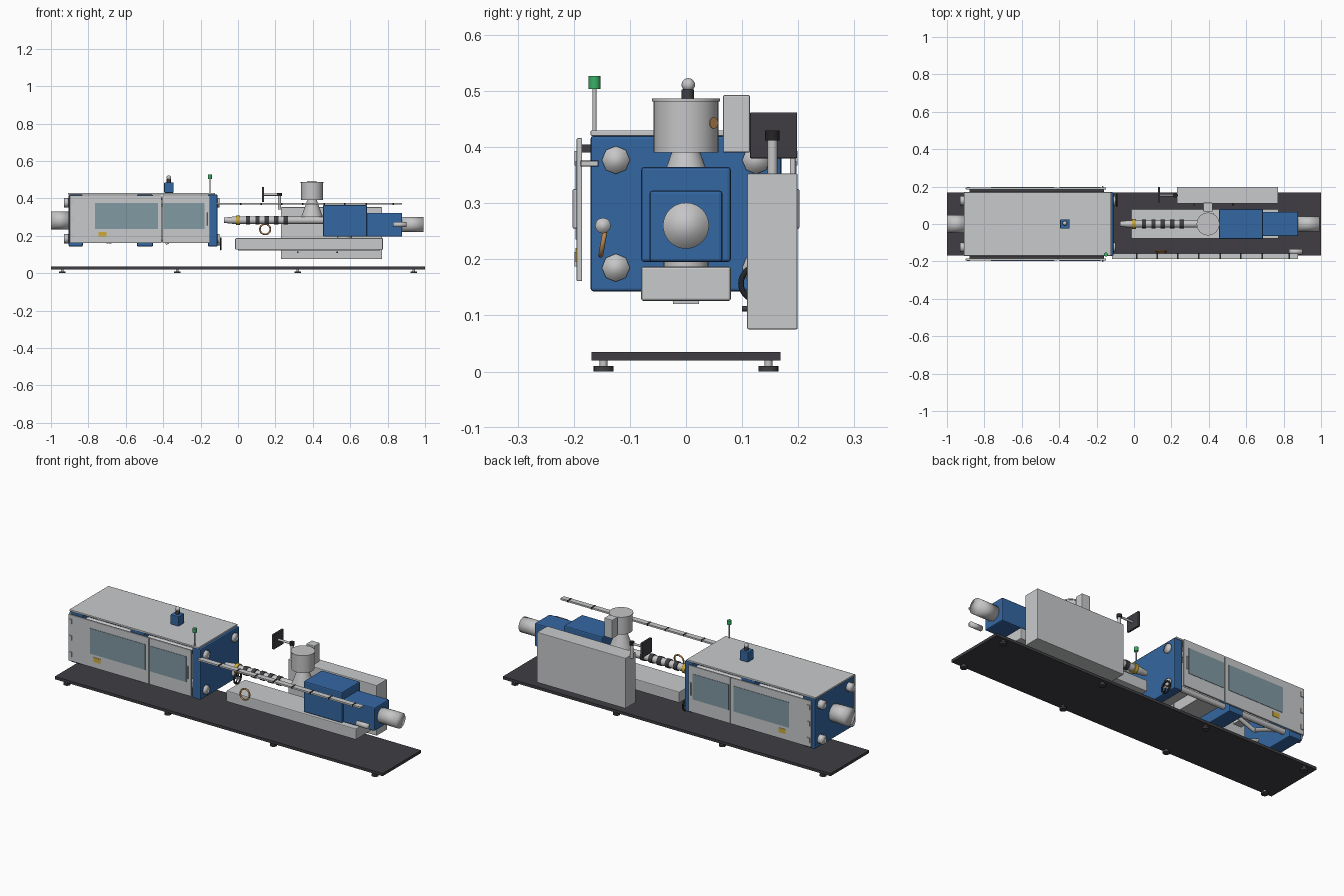
import bpy, math
from mathutils import Vector

if "Cube" in bpy.data.objects:
    bpy.data.objects.remove(bpy.data.objects["Cube"])

def mat(name, r, g, b):
    m = bpy.data.materials.new(name)
    m.diffuse_color = (r, g, b, 1)
    m.use_nodes = True
    m.node_tree.nodes["Principled BSDF"].inputs["Base Color"].default_value = m.diffuse_color
    return m

BLUE = mat("machine blue", .034, .135, .36)
GREY = mat("panel grey", .58, .59, .60)
STEEL = mat("steel", .56, .56, .57)
DARK = mat("charcoal", .05, .048, .055)
BLACK = mat("black", .018, .018, .02)
GLASS = mat("window glass", .22, .32, .37)
YELLOW = mat("warning yellow", .62, .40, .04)
COPPER = mat("copper", .50, .26, .09)
GREEN = mat("signal green", .04, .44, .13)

def finish(o, name, m, bevel=0, smooth=None):
    o.name = name
    o.data.materials.append(m)
    if bevel:
        b = o.modifiers.new("bevel", 'BEVEL')
        b.width, b.segments = bevel, 2
    if smooth == 'all':
        bpy.ops.object.shade_smooth()
    elif smooth:
        bpy.ops.object.shade_smooth_by_angle(angle=math.radians(40))
    return o

def box(name, m, x, y, z, bevel=0):
    """Box from (min, max) ranges."""
    bpy.ops.mesh.primitive_cube_add(size=1, location=[sum(r) / 2 for r in (x, y, z)])
    o = bpy.context.object
    o.scale = [r[1] - r[0] for r in (x, y, z)]
    bpy.ops.object.transform_apply(location=False, rotation=False, scale=True)
    return finish(o, name, m, bevel)

def rod(name, m, a, b, r, r2=None, n=32, smooth=True):
    """Cylinder or cone between two points."""
    a, b = Vector(a), Vector(b)
    d = b - a
    bpy.ops.mesh.primitive_cone_add(vertices=n, radius1=r, radius2=r if r2 is None else r2,
                                    depth=d.length, location=(a + b) / 2,
                                    rotation=d.to_track_quat('Z', 'Y').to_euler())
    return finish(bpy.context.object, name, m, 0, smooth)

def ring(name, m, loc, rot, R, r):
    bpy.ops.mesh.primitive_torus_add(location=loc, rotation=rot, major_radius=R, minor_radius=r,
                                     major_segments=32, minor_segments=10)
    return finish(bpy.context.object, name, m, 0, 'all')

# base plate on levelling feet
box("base_plate", DARK, (-1, 1), (-.168, .168), (.02, .035))
for x in (-.94, -.325, .32, .94):
    for y in (-.147, .147):
        rod("foot_pad", DARK, (x, y, 0), (x, y, .01), .018, n=16)
        rod("foot_stem", STEEL, (x, y, .009), (x, y, .021), .007, n=12)

# clamp platens, tie bars and tie bar nuts
box("rear_platen", BLUE, (-.905, -.83), (-.17, .17), (.143, .42), .005)
box("moving_platen", BLUE, (-.54, -.455), (-.168, .168), (.143, .42), .005)
box("fixed_platen", BLUE, (-.16, -.11), (-.17, .17), (.143, .42), .005)
for y in (-.125, .125):
    for z in (.185, .377):
        rod("tie_bar", STEEL, (-.9, y, z), (-.11, y, z), .015)
        rod("tie_bar_nut_rear", STEEL, (-.93, y, z), (-.904, y, z), .025, n=8, smooth='all')
        rod("tie_bar_nut_front", STEEL, (-.112, y, z), (-.1, y, z), .025, n=8, smooth='all')
rod("clamp_motor", STEEL, (-1, 0, .282), (-.9, 0, .282), .048, smooth='all')

# toggle links, crosshead and mould halves inside the clamp
for y in (-.07, .07):
    for s in (-1, 1):
        rod("toggle_link_rear", STEEL, (-.83, y, .282 + s * .06), (-.69, y, .282 + s * .115), .011, n=12)
        rod("toggle_link_front", STEEL, (-.69, y, .282 + s * .115), (-.54, y, .282 + s * .06), .011, n=12)
box("crosshead", STEEL, (-.72, -.67), (-.06, .06), (.25, .315))
rod("clamp_screw", STEEL, (-.83, 0, .282), (-.54, 0, .282), .018)
box("mould_half_moving", STEEL, (-.456, -.33), (-.09, .09), (.2, .36))
box("mould_half_fixed", STEEL, (-.27, -.159), (-.09, .09), (.2, .36))
rod("mould_hose", STEEL, (-.385, -.1, .155), (-.36, -.1, .175), .006, n=10)

# roof and guard doors, the same on both sides
box("roof_cover", GREY, (-.91, -.122), (-.17, .17), (.42, .43), .002)
for s in (-1, 1):
    def side(name, m, x, y0, y1, z, bevel=0):
        return box(name, m, x, sorted((s * y0, s * y1)), z, bevel)
    side("guard_door_large", GREY, (-.9, -.488 + .08), .185, .195, (.161, .416), .002)
    side("guard_door_small", GREY, (-.404, -.15), .185, .195, (.161, .416), .002)
    side("window_large", GLASS, (-.765, -.428), .194, .197, (.235, .375))
    side("window_small", GLASS, (-.398, -.178), .194, .197, (.235, .375))
    side("door_handle", STEEL, (-.172, -.164), .194, .202, (.255, .325), .002)
    side("warning_label", YELLOW, (-.745, -.702), .194, .197, (.195, .22))
    for z in (.2, .29, .38):
        side("door_hinge", STEEL, (-.893, -.877), .194, .199, (z - .013, z + .013))
    side("door_track", DARK, (-.88, -.16), .168, .186, (.39, .405))

# roof lubricator and signal light
box("lubricator_body", BLUE, (-.395, -.345), (-.025, .025), (.43, .485), .004)
rod("lubricator_neck", DARK, (-.37, .003, .484), (-.37, .003, .503), .011, n=16)
bpy.ops.mesh.primitive_uv_sphere_add(segments=16, ring_count=10, radius=.012, location=(-.37, .004, .511))
finish(bpy.context.object, "lubricator_cap", STEEL, 0, 'all')
rod("signal_pole", STEEL, (-.15, -.163, .42), (-.15, -.163, .506), .0035, n=12)
rod("signal_light", GREEN, (-.15, -.163, .504), (-.15, -.163, .527), .0105, n=24)

# handwheel on the fixed platen
ring("handwheel_rim", BLACK, (-.092, .128, .157), (0, math.pi / 2, 0), .03, .005)
rod("handwheel_hub", STEEL, (-.111, .128, .157), (-.087, .128, .157), .008, n=16)
for a in (0, 120, 240):
    c, d = math.cos(math.radians(a)), math.sin(math.radians(a))
    rod("handwheel_spoke", BLACK, (-.092, .128, .157), (-.092, .128 + .03 * c, .157 + .03 * d), .003, n=8)

# injection bed
box("injection_bed", GREY, (-.015, .775), (-.08, .08), (.126, .187), .004)
box("bed_rail", STEEL, (.0, .76), (-.023, .023), (.12, .128))

# injection barrel with heater bands and nozzle clamp
rod("barrel", STEEL, (-.03, 0, .283), (.46, 0, .283), .02)
rod("nozzle", STEEL, (-.075, 0, .283), (-.03, 0, .283), .014, .019)
rod("nozzle_band", YELLOW, (-.01, 0, .283), (.01, 0, .283), .026)
for i in range(5):
    x = .053 + .0505 * i
    rod("heater_band", DARK, (x - .011, 0, .283), (x + .011, 0, .283), .024)

# injection drive housings and motor
box("drive_housing", BLUE, (.455, .69), (-.08, .08), (.195, .365), .006)
box("rear_drive_housing", BLUE, (.685, .878), (-.065, .065), (.195, .323), .006)
rod("injection_motor", STEEL, (.87, 0, .26), (.993, 0, .26), .041, smooth='all')
rod("bed_support", STEEL, (.57, 0, .18), (.57, 0, .2), .04)

# hopper, throat, sight glass and loader
rod("hopper_throat", STEEL, (.396, 0, .30), (.396, 0, .392), .058, .025)
rod("hopper_body", STEEL, (.396, 0, .39), (.396, 0, .482), .058)
rod("hopper_lid", STEEL, (.396, 0, .481), (.396, 0, .487), .061)
rod("sight_glass", COPPER, (.424, .045, .443), (.43, .05, .443), .01, n=20)
box("loader_box", GREY, (.37, .42), (.066, .114), (.39, .493), .003)

# control cabinet with buttons
box("control_cabinet", GREY, (.23, .77), (.109, .199), (.075, .353), .003)
for x, m in ((.32, GREEN), (.53, DARK)):
    rod("cabinet_button", m, (x, .111, .112), (x, .1, .112), .005, n=12)

# operator screen on a swing arm
rod("screen_post", STEEL, (.222, .154, .34), (.222, .154, .415), .009, n=20)
rod("screen_pivot", BLACK, (.222, .154, .412), (.222, .154, .43), .013, n=20)
rod("screen_arm", STEEL, (.14, .154, .42), (.222, .154, .42), .006, n=16)
box("operator_screen", DARK, (.128, .14), (.114, .198), (.38, .462), .002)

# cable track, made of linked trays
xs = [-.12, .015, .125, .235, .347, .46, .572, .685, .83, .88]
for a, b in zip(xs, xs[1:]):
    box("cable_tray", GREY, (a + .003, b - .003), (-.187, -.157), (.366, .375))
    if b < .88:
        box("tray_joint", BLACK, (b - .004, b + .004), (-.188, -.156), (.3655, .376))

# hose loop and side cylinder
ring("hose_loop", COPPER, (.145, -.147, .235), (math.radians(80), 0, 0), .028, .0045)
rod("side_cylinder", STEEL, (.83, -.148, .26), (.9, -.148, .26), .014, n=12, smooth='all')
